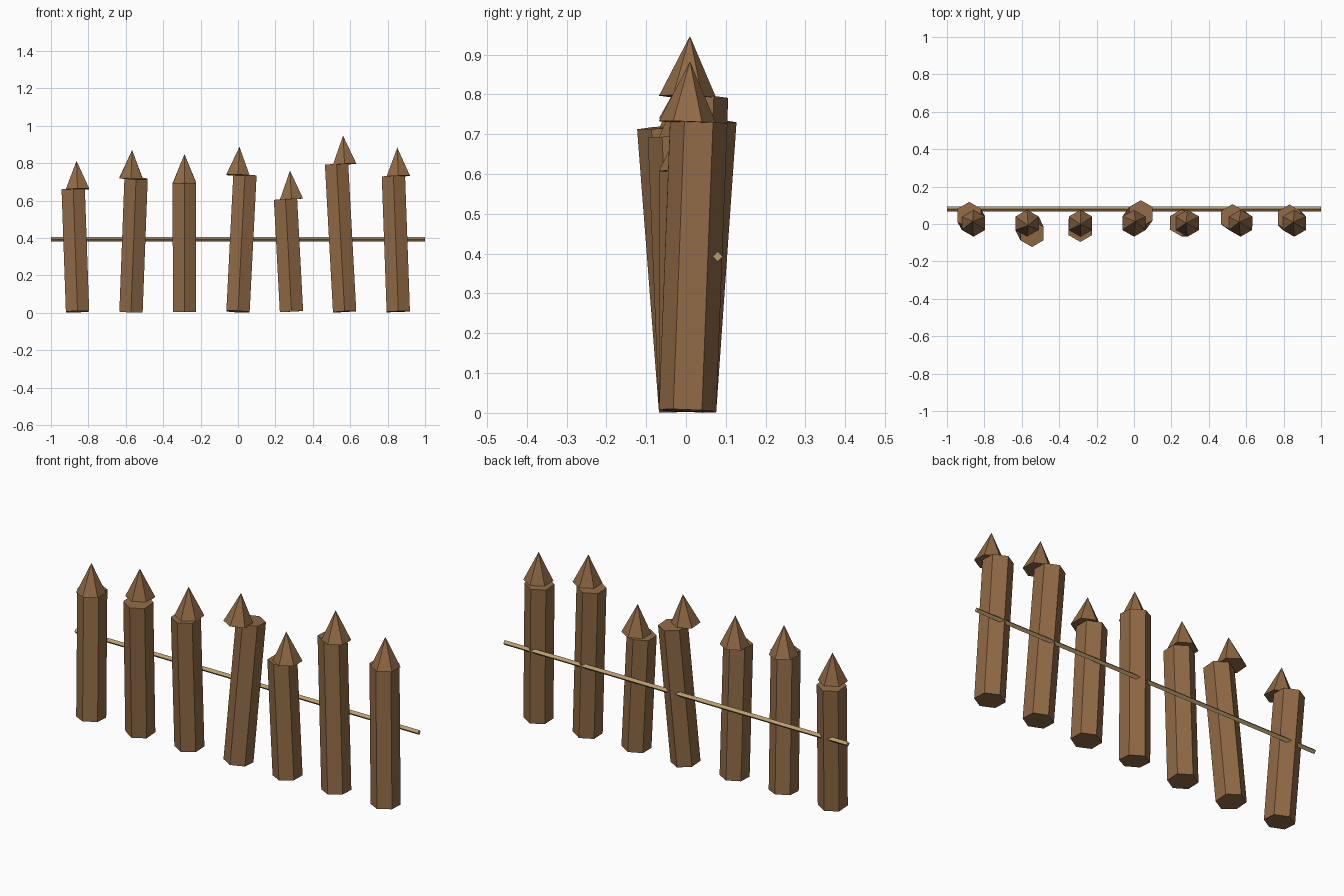
import bpy
import math

if "Cube" in bpy.data.objects:
    bpy.data.objects.remove(bpy.data.objects["Cube"])


def material(name, rgb):
    m = bpy.data.materials.new(name)
    m.diffuse_color = (*rgb, 1.0)
    m.use_nodes = True
    m.node_tree.nodes["Principled BSDF"].inputs["Base Color"].default_value = m.diffuse_color
    return m


POST_WOOD = material("brown wood", (0.28, 0.144, 0.060))
RAIL_WOOD = material("pale tan wood", (0.50, 0.335, 0.150))

RADIUS = 0.072      # hexagon corner radius of posts and tips
BASE_Y = 0.004
BASE_Z = 0.006
TIP_HEIGHT = 0.153


def prism(name, sides, r1, r2, length, location, rotation, mat, from_base=True):
    """Low-poly prism or cone, with its origin at the base when asked."""
    bpy.ops.mesh.primitive_cone_add(vertices=sides, radius1=r1, radius2=r2, depth=length)
    ob = bpy.context.object
    if from_base:
        for v in ob.data.vertices:
            v.co.z += length / 2
    ob.name = name
    ob.location = location
    ob.rotation_euler = rotation
    ob.data.materials.append(mat)
    return ob


# each post: base x, top x, top y, top height
posts = [
    (-0.858, -0.881, 0.046, 0.660),
    (-0.572, -0.545, -0.051, 0.718),
    (-0.286, -0.287, -0.024, 0.695),
    (0.000, 0.037, 0.055, 0.735),
    (0.286, 0.254, 0.006, 0.607),
    (0.570, 0.527, 0.034, 0.794),
    (0.857, 0.831, 0.032, 0.730),
]

for i, (x, top_x, top_y, top_z) in enumerate(posts, 1):
    dx, dy, h = top_x - x, top_y - BASE_Y, top_z - BASE_Z
    lean = (-math.atan2(dy, h), math.atan2(dx, h), 0)
    length = math.sqrt(dx * dx + dy * dy + h * h)
    # leaning hexagonal post
    prism(f"post_{i}", 6, RADIUS, RADIUS, length, (x, BASE_Y, BASE_Z), lean, POST_WOOD)
    # pointed tip, kept above the post's foot
    prism(f"post_tip_{i}", 6, RADIUS, 0, TIP_HEIGHT, (x, BASE_Y, top_z), lean, POST_WOOD)

# thin square rail along the back
prism("rail", 4, 0.0125, 0.0125, 2.0, (0, 0.08, 0.393), (0, math.pi / 2, 0),
      RAIL_WOOD, from_base=False)
